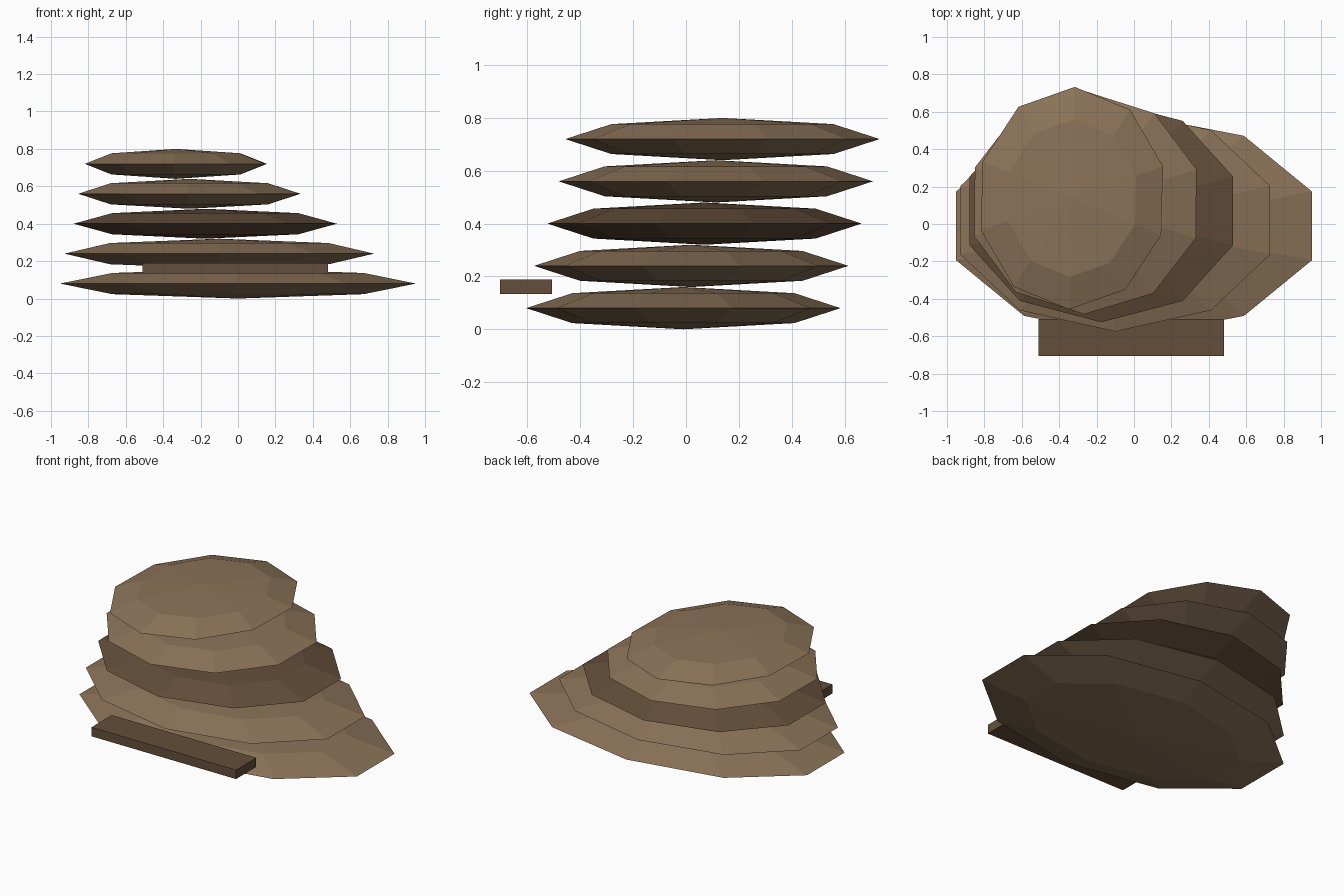
import bpy
import math

cube = bpy.data.objects.get("Cube")
if cube:
    bpy.data.objects.remove(cube, do_unlink=True)


def make_material(name, srgb):
    colour = [((c / 255 + 0.055) / 1.055) ** 2.4 for c in srgb] + [1.0]
    mat = bpy.data.materials.new(name)
    mat.use_nodes = True
    mat.diffuse_color = colour
    mat.node_tree.nodes["Principled BSDF"].inputs["Base Color"].default_value = colour
    return mat


light_brown = make_material("light brown", (139, 115, 88))
dark_brown = make_material("dark brown", (100, 78, 58))


def finish(name, mat):
    obj = bpy.context.object
    obj.name = name
    obj.data.materials.append(mat)
    bpy.ops.object.transform_apply(location=False, rotation=True, scale=True)
    bpy.ops.object.shade_flat()
    return obj


# Stacked flattened discs, each shorter and shifted: centre x, centre y, x radius, turn
THICK = 0.16
layers = [
    (0.00, -0.01, 1.00, 0),
    (-0.10, 0.02, 0.87, 0),
    (-0.175, 0.07, 0.74, 0),
    (-0.26, 0.113, 0.623, -0.5),
    (-0.332, 0.138, 0.507, -1.5),
]
for i, (x, y, rx, turn) in enumerate(layers):
    bpy.ops.mesh.primitive_uv_sphere_add(
        segments=10, ring_count=4, radius=1,
        location=(x, y, THICK * (i + 0.5)), rotation=(0, 0, math.radians(turn)))
    bpy.context.object.scale = (rx, 0.595, THICK / 2)
    finish(f"layer_{i + 1}", dark_brown if i == 2 else light_brown)

# Flat ledge in front of the lowest layers
bpy.ops.mesh.primitive_cube_add(size=1, location=(-0.015, -0.606, 0.161))
bpy.context.object.scale = (0.99, 0.198, 0.056)
finish("front_ledge", dark_brown)
